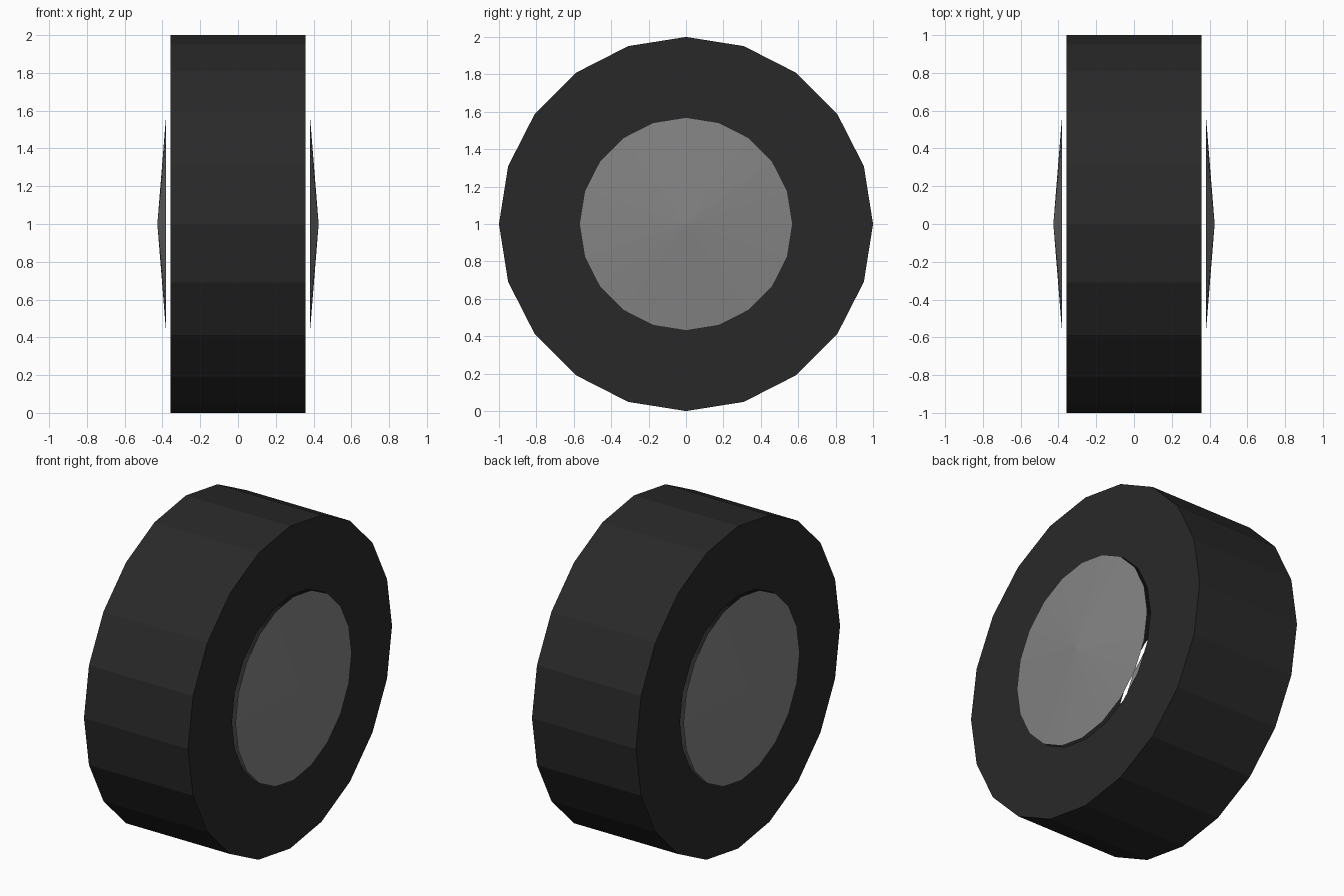
import bpy, bmesh, math

if "Cube" in bpy.data.objects:
    bpy.data.objects.remove(bpy.data.objects["Cube"])

SIDES = 20
CENTRE_Z = 1.0


def material(name, value):
    mat = bpy.data.materials.new(name)
    mat.diffuse_color = (value, value, value, 1)
    mat.use_nodes = True
    mat.node_tree.nodes["Principled BSDF"].inputs["Base Color"].default_value = mat.diffuse_color
    return mat


def ring(bm, radius, x):
    """20-sided loop of vertices around the x axis."""
    return [bm.verts.new((x, radius * math.cos(2 * math.pi * i / SIDES),
                          radius * math.sin(2 * math.pi * i / SIDES)))
            for i in range(SIDES)]


def make_object(name, bm, mat):
    bmesh.ops.recalc_face_normals(bm, faces=bm.faces)
    mesh = bpy.data.meshes.new(name)
    bm.to_mesh(mesh)
    bm.free()
    mesh.materials.append(mat)
    obj = bpy.data.objects.new(name, mesh)
    obj.location.z = CENTRE_Z
    bpy.context.collection.objects.link(obj)
    return obj


rubber = material("rubber", 0.022)
metal = material("metal", 0.23)

# Tyre: square-edged ring with an open centre
profile = [(1.0, -0.357), (1.0, 0.357), (0.57, 0.357), (0.57, -0.357)]
bm = bmesh.new()
loops = [ring(bm, r, x) for r, x in profile]
for k in range(len(loops)):
    a, b = loops[k], loops[(k + 1) % len(loops)]
    for i in range(SIDES):
        j = (i + 1) % SIDES
        bm.faces.new((a[i], a[j], b[j], b[i]))
make_object("tyre", bm, rubber)

# Hub caps: shallow cones floating just outside each tyre face
for side, label in ((1, "right"), (-1, "left")):
    bm = bmesh.new()
    rim = ring(bm, 0.57, side * 0.381)
    tip = bm.verts.new((side * 0.427, 0, 0))
    for i in range(SIDES):
        bm.faces.new((rim[i], rim[(i + 1) % SIDES], tip))
    cap = make_object("hub_cap_" + label, bm, metal)
    # open cone: make sure the faces point outwards
    if cap.data.polygons[0].normal.x * side < 0:
        cap.data.flip_normals()
